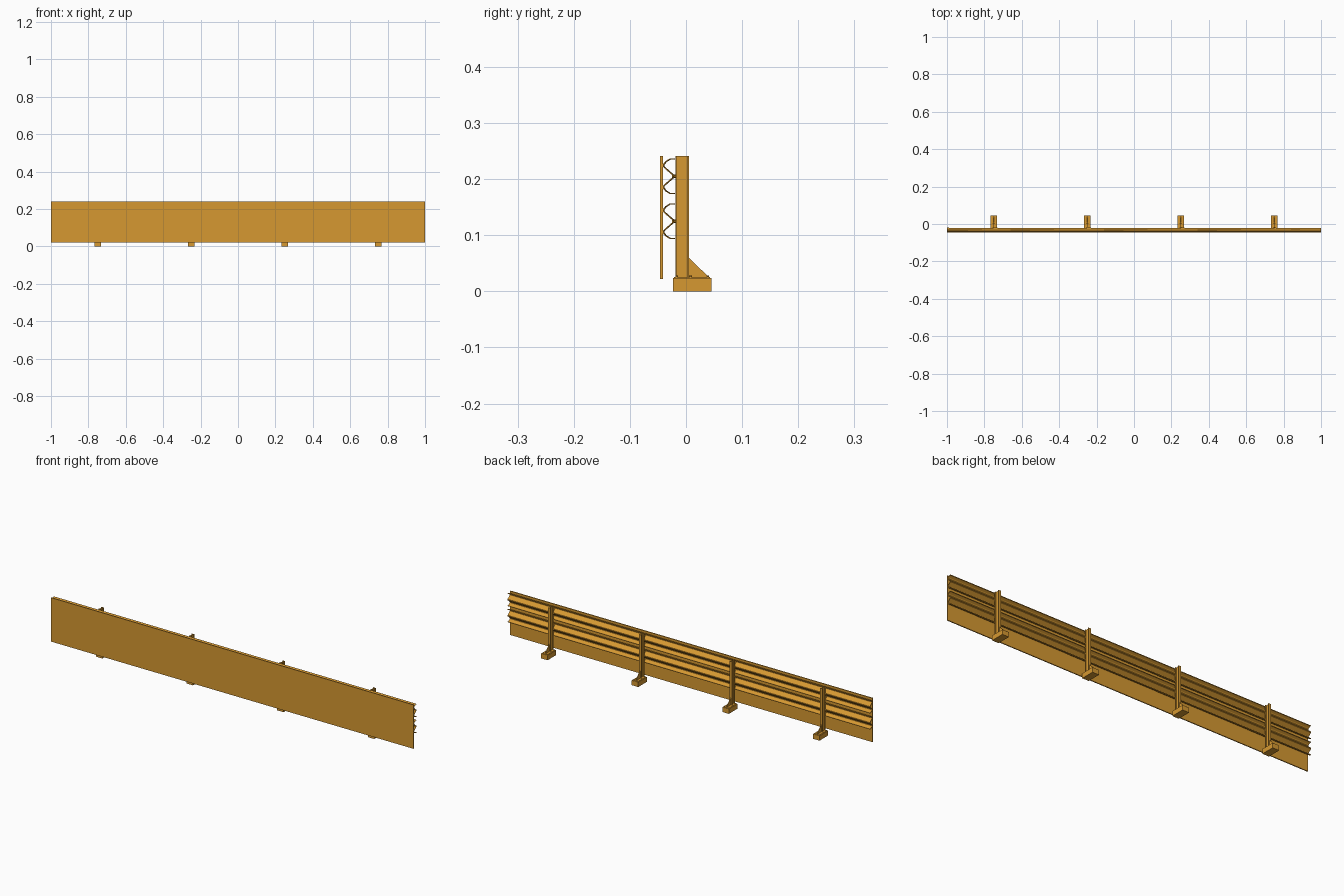
import bpy, bmesh
from mathutils import Matrix, Vector

cube = bpy.data.objects.get("Cube")
if cube:
    bpy.data.objects.remove(cube, do_unlink=True)

amber = bpy.data.materials.new("amber_paint")
amber.use_nodes = True
amber.diffuse_color = (0.67, 0.315, 0.031, 1)
shader = next(n for n in amber.node_tree.nodes if n.type == "BSDF_PRINCIPLED")
shader.inputs["Base Color"].default_value = amber.diffuse_color
shader.inputs["Roughness"].default_value = 0.7


def finish(name, bm):
    bmesh.ops.recalc_face_normals(bm, faces=bm.faces)
    mesh = bpy.data.meshes.new(name)
    bm.to_mesh(mesh)
    bm.free()
    mesh.materials.append(amber)
    obj = bpy.data.objects.new(name, mesh)
    bpy.context.collection.objects.link(obj)
    return obj


def box(name, x, y, z):
    """Box from (low, high) spans on each axis."""
    spans = (x, y, z)
    centre = Vector([sum(s) / 2 for s in spans])
    size = Vector([s[1] - s[0] for s in spans])
    bm = bmesh.new()
    bmesh.ops.create_cube(bm, size=1, matrix=Matrix.Translation(centre) @ Matrix.Diagonal(size.to_4d()))
    return finish(name, bm)


def prism(name, points, depth):
    """Closed polygon pushed along a depth vector."""
    bm = bmesh.new()
    face = bm.faces.new([bm.verts.new(p) for p in points])
    grown = bmesh.ops.extrude_face_region(bm, geom=[face])
    moved = [v for v in grown["geom"] if isinstance(v, bmesh.types.BMVert)]
    bmesh.ops.translate(bm, verts=moved, vec=depth)
    return finish(name, bm)


def bolt(name, centre, axis, radius, length):
    bm = bmesh.new()
    turn = Vector((0, 0, 1)).rotation_difference(Vector(axis)).to_matrix().to_4x4()
    bmesh.ops.create_cone(bm, cap_ends=True, segments=6, radius1=radius, radius2=radius,
                          depth=length, matrix=Matrix.Translation(centre) @ turn)
    return finish(name, bm)


# Corrugated rail: half profile (y, height from centre), mirrored about its middle
HALF = [(-0.021, 0.002), (-0.024, 0.004), (-0.036, 0.0145), (-0.039, 0.0175),
        (-0.039, 0.021), (-0.035, 0.026), (-0.027, 0.031), (-0.020, 0.031)]
PROFILE = [(y, -h) for y, h in reversed(HALF)] + HALF


def rail(name, x0, x1, z, shift):
    bm = bmesh.new()
    rows = [[bm.verts.new((x, y + dy, z + h)) for y, h in PROFILE]
            for x, dy in ((x0, 0), (x1, shift))]
    for i in range(len(PROFILE) - 1):
        bm.faces.new((rows[0][i], rows[0][i + 1], rows[1][i + 1], rows[1][i]))
    obj = finish(name, bm)
    thick = obj.modifiers.new("thickness", "SOLIDIFY")
    thick.thickness = 0.0018
    thick.offset = 0


# Front boards meeting at one seam
SEAM = -0.333
box("front_board_short", (-1, SEAM), (-0.046, -0.041), (0.022, 0.241))
box("front_board_long", (SEAM, 1), (-0.046, -0.041), (0.022, 0.241))

POSTS = (-0.75, -0.25, 0.25, 0.75)
RAIL_HEIGHTS = (0.125, 0.205)

# Rails in lengths that lap slightly past each post
edges = [-1] + list(POSTS) + [1]
for level, z in zip(("lower", "upper"), RAIL_HEIGHTS):
    for i in range(len(edges) - 1):
        end = min(1, edges[i + 1] + 0.09)
        rail(f"{level}_rail_{i + 1}", edges[i], end, z, -0.0015)

for n, x in enumerate(POSTS, 1):
    # Foot block and base plate
    box(f"foot_{n}", (x - 0.018, x + 0.018), (-0.023, 0.045), (0, 0.024))
    box(f"base_plate_{n}", (x - 0.014, x + 0.014), (-0.021, 0.043), (0.024, 0.0255))

    # Post with an I-shaped section
    quarter = [(0.007, 0.012), (0.007, 0.0095), (0.0015, 0.0095)]
    right = quarter + [(a, -b) for a, b in reversed(quarter)]
    outline = right + [(-a, b) for a, b in reversed(right)]
    prism(f"post_{n}", [(x + a, b - 0.007, 0.0255) for a, b in outline], (0, 0, 0.2155))

    # Rear triangular brace
    brace = ((0.005, 0.0255), (0.0405, 0.0255), (0.005, 0.06))
    prism(f"brace_{n}", [(x - 0.0015, y, z) for y, z in brace], (0.003, 0, 0))

    # Anchor bolts and rail bolts
    for side in (-1, 1):
        for y in (-0.017, 0.008, 0.039):
            bolt(f"anchor_bolt_{n}", (x + side * 0.0105, y, 0.0265), (0, 0, 1), 0.002, 0.003)
    for z in RAIL_HEIGHTS:
        bolt(f"rail_bolt_{n}", (x, -0.021, z), (0, 1, 0), 0.003, 0.008)
